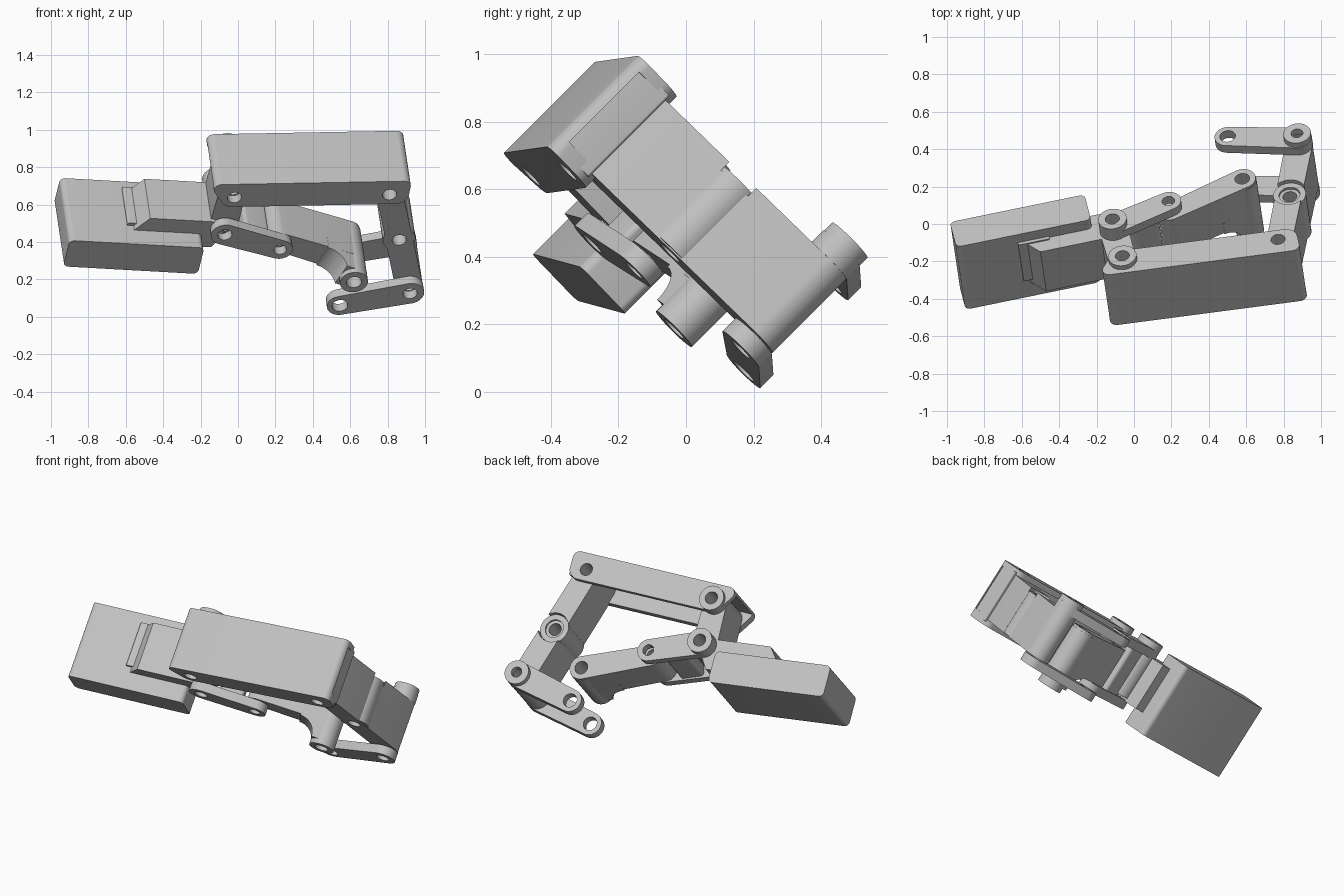
import bpy, bmesh, math
from mathutils import Vector, Matrix
from mathutils.geometry import convex_hull_2d

cube = bpy.data.objects.get("Cube")
if cube:
    bpy.data.objects.remove(cube)

grey = bpy.data.materials.new("light grey")
grey.use_nodes = True
COLOUR = (0.53, 0.53, 0.53, 1)
grey.diffuse_color = COLOUR
grey.node_tree.nodes["Principled BSDF"].inputs["Base Color"].default_value = COLOUR

# Linkage frame: u along the arms, v across them, n along every pin
N = Vector((0.105, -0.703, -0.703)).normalized()
V = Vector((0, -1, 1)).normalized()
U = V.cross(N)
FRAME = Matrix((U, V, N)).transposed().to_4x4()
parts = []

# Pin positions in the (u, v) plane
A, B = Vector((-0.006, 0.776)), Vector((0.828, 0.71))
C, D = Vector((-0.058, 0.507)), Vector((0.239, 0.363))
E, F = Vector((0.628, 0.156)), Vector((0.936, -0.026))
G, H = Vector((0.559, -0.078)), Vector((0.884, 0.324))


def prism(name, outline, lo, hi, place=Matrix(), keep=True):
    """Extrude a flat outline between two depths."""
    bm = bmesh.new()
    low = [bm.verts.new(place @ Vector((p[0], p[1], lo))) for p in outline]
    high = [bm.verts.new(place @ Vector((p[0], p[1], hi))) for p in outline]
    bm.faces.new(low[::-1])
    bm.faces.new(high)
    for i in range(len(low)):
        j = (i + 1) % len(low)
        bm.faces.new((low[i], low[j], high[j], high[i]))
    bmesh.ops.recalc_face_normals(bm, faces=bm.faces)
    mesh = bpy.data.meshes.new(name)
    bm.to_mesh(mesh)
    bm.free()
    mesh.materials.append(grey)
    ob = bpy.data.objects.new(name, mesh)
    ob.matrix_world = FRAME
    bpy.context.collection.objects.link(ob)
    if keep:
        parts.append(ob)
    return ob


def hull(*discs):
    """Outline wrapped round discs given as (centre, radius)."""
    pts = []
    for c, r in discs:
        for k in range(40):
            a = math.tau * k / 40
            pts.append(Vector((c[0] + r * math.cos(a), c[1] + r * math.sin(a))))
    return [pts[i] for i in convex_hull_2d(pts)]


def rounded(x0, y0, x1, y1, r):
    return hull(*[((x, y), r) for x in (x0 + r, x1 - r) for y in (y0 + r, y1 - r)])


def along(start, end):
    """Placement with x running from one pin towards another."""
    d = end - start
    turn = Matrix.Rotation(math.atan2(d.y, d.x), 4, 'Z')
    return Matrix.Translation((start.x, start.y, 0)) @ turn


def drill(ob, centre, radius, lo=-0.8, hi=0.2):
    cutter = prism("cutter", hull((centre, radius)), lo, hi, keep=False)
    cutter.hide_render = True
    mod = ob.modifiers.new("hole", 'BOOLEAN')
    mod.operation = 'DIFFERENCE'
    mod.solver = 'EXACT'
    mod.object = cutter
    bpy.context.view_layer.update()
    deps = bpy.context.evaluated_depsgraph_get()
    mesh = bpy.data.meshes.new_from_object(ob.evaluated_get(deps))
    ob.modifiers.clear()
    ob.data = mesh
    bpy.data.objects.remove(cutter)


HOLE = 0.038

# Upper channel: two cheeks, a top slab and a closed end
top = along(A, B)
span = (B - A).length
cheek = hull(((-0.005, 0), 0.07), ((span + 0.035, 0), 0.07),
             ((-0.075, 0.06), 0.04), ((span + 0.07, 0.06), 0.04))
for side, lo, hi in (("front", -0.18, -0.127), ("back", -0.51, -0.475)):
    ob = prism("upper_channel_cheek_" + side, cheek, lo, hi, top)
    drill(ob, A, HOLE)
    drill(ob, B, HOLE)
slab = [p for p in cheek if p.y >= 0.065]
prism("upper_channel_top", slab, -0.49, -0.15, top)
prism("upper_channel_end", rounded(span + 0.075, -0.05, span + 0.104, 0.08, 0.01),
      -0.49, -0.15, top)

# Handle block and its raised holder
tilt = Matrix.Translation((-0.934, 0.42, 0)) @ Matrix.Rotation(math.radians(-10.4), 4, 'Z')
prism("handle_block", rounded(0, 0, 0.736, 0.196, 0.03), -0.535, -0.06, tilt)
prism("handle_holder", [(0.36, 0.19), (0.435, 0.29), (0.80, 0.29), (0.86, 0.2),
                        (0.8, 0.1), (0.36, 0.1)], -0.467, -0.167, tilt)
prism("holder_lip", rounded(0.33, 0.15, 0.5, 0.215, 0.01), -0.475, -0.2, tilt)

# Bracket carrying the two left pins
bracket = prism("holder_bracket", hull((A, 0.072), (C, 0.078)), -0.467, -0.187)
drill(bracket, A, HOLE)
drill(bracket, C, HOLE)
for name, pin, lo in (("upper", A, -0.54), ("lower", C, -0.555)):
    ob = prism(name + "_pivot_boss", hull((pin, 0.076)), lo, -0.46)
    drill(ob, pin, HOLE)

# Short link: two straps with a web between them
short = hull((C, 0.074), (D, 0.068))
for side, lo, hi in (("front", -0.175, -0.12), ("back", -0.515, -0.462)):
    ob = prism("short_link_" + side, short, lo, hi)
    drill(ob, C, HOLE)
    drill(ob, D, 0.034)
prism("short_link_web", rounded(0.1, -0.06, 0.245, 0.06, 0.02), -0.47, -0.17, along(C, D))

# Middle arm, flared at the front into a long boss
arm = prism("middle_arm", hull((D, 0.064), (E, 0.072)), -0.435, -0.18)
drill(arm, D, 0.034)
drill(arm, E, 0.04)
boss = prism("middle_arm_boss", hull((E, 0.075)), -0.42, -0.04)
drill(boss, E, 0.04)
reach = (E - D).length
flare = [(reach - 0.175 + 0.1 * math.sin(a), -0.17 + 0.1 * (1 - math.cos(a)))
         for a in [math.pi / 2 * k / 12 for k in range(13)]]
flare += [(reach, -0.07), (reach, -0.25), (reach - 0.175, -0.25)]
stand = along(D, E) @ Matrix.Rotation(math.pi / 2, 4, 'X')
ob = prism("middle_arm_flare", flare, -0.07, 0.07, stand)
drill(ob, E, 0.04)

# Crank with a round hub recessed at the back
crank = prism("crank", hull((B, 0.07), (F, 0.074)), -0.475, -0.165)
for pin in (B, F, H):
    drill(crank, pin, HOLE)
drill(crank, H, 0.092, -0.6, -0.44)
hub = prism("crank_hub", hull((H, 0.088)), -0.455, -0.17)
drill(hub, H, HOLE)
drill(hub, H, 0.056, -0.6, -0.43)

# Lower link: a pair of straps on the crank end
lower = hull((F, 0.076), (G, 0.07))
for side, lo, hi in (("front", -0.16, -0.105), ("back", -0.53, -0.475)):
    ob = prism("lower_link_" + side, lower, lo, hi)
    drill(ob, F, HOLE)
    drill(ob, G, 0.042)
ob = prism("lower_link_boss", hull((F, 0.074)), -0.565, -0.525)
drill(ob, F, 0.032)

# Smooth the rounded surfaces, keep the edges crisp
bpy.ops.object.select_all(action='DESELECT')
for ob in parts:
    ob.select_set(True)
bpy.context.view_layer.objects.active = parts[0]
bpy.ops.object.shade_smooth_by_angle(angle=math.radians(30))
